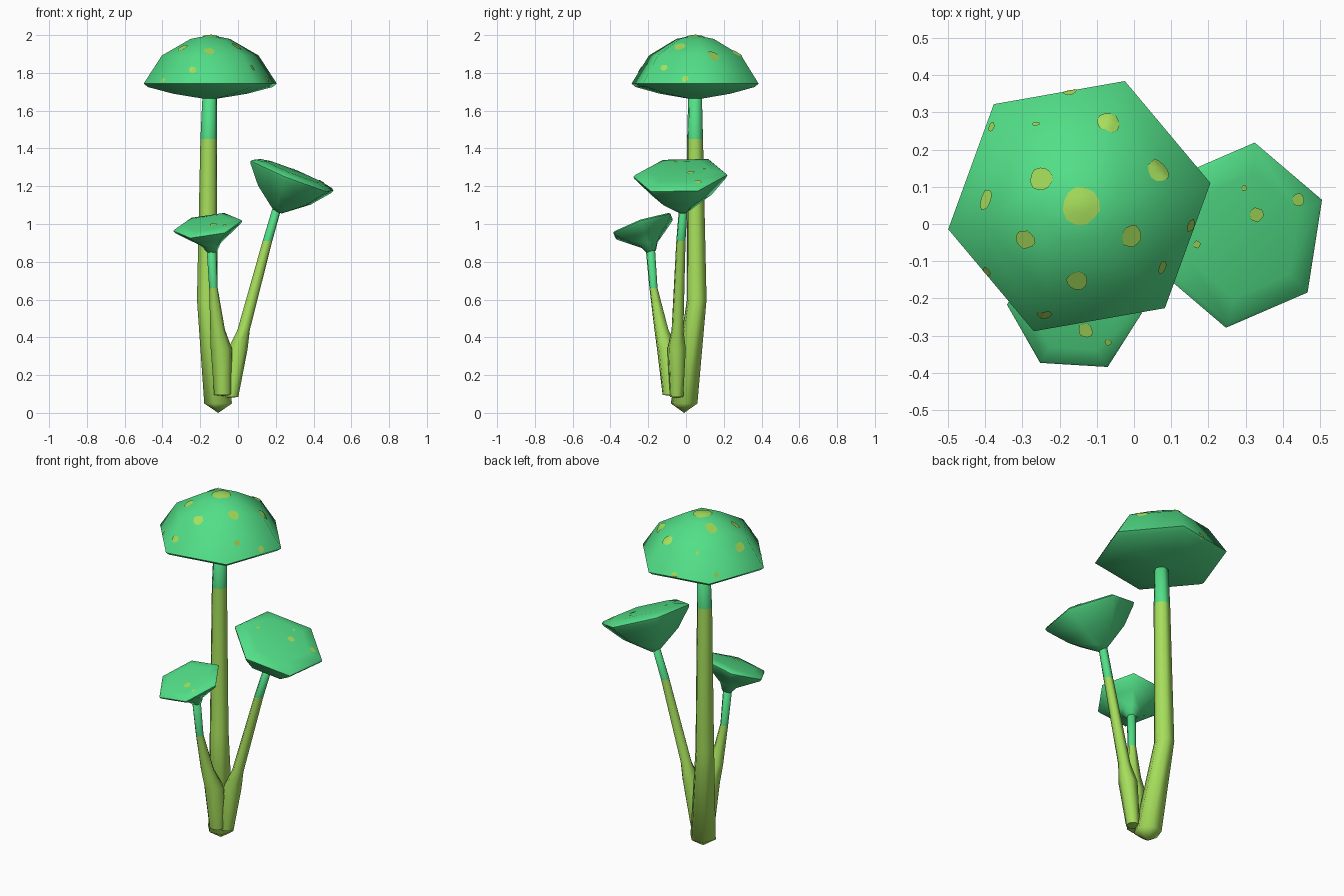
import bpy, bmesh, math, random
from mathutils import Vector, Matrix
from mathutils.bvhtree import BVHTree

if "Cube" in bpy.data.objects:
    bpy.data.objects.remove(bpy.data.objects["Cube"])

random.seed(4)
SIDES = 6


def material(name, rgb):
    m = bpy.data.materials.new(name)
    m.diffuse_color = (*rgb, 1)
    m.use_nodes = True
    m.node_tree.nodes["Principled BSDF"].inputs["Base Color"].default_value = m.diffuse_color
    return m


CAP = material("cap green", (0.085, 0.74, 0.245))
STEM = material("stem lime", (0.38, 0.73, 0.105))


def finish(name, bm, mats, angle=65):
    me = bpy.data.meshes.new(name)
    bm.to_mesh(me)
    for m in mats:
        me.materials.append(m)
    for p in me.polygons:
        p.use_smooth = True
    me.set_sharp_from_angle(angle=math.radians(angle))
    ob = bpy.data.objects.new(name, me)
    bpy.context.collection.objects.link(ob)
    return ob


def frame(center, normal, first):
    """Matrix with z along the normal and x towards the first corner."""
    z = Vector(normal).normalized()
    x = Vector(first)
    x = (x - z * x.dot(z)).normalized()
    y = z.cross(x)
    m = Matrix((x, y, z)).transposed().to_4x4()
    m.translation = Vector(center)
    return m


def loft(bm, rings):
    """Join (matrix, radius) rings; radius 0 makes a tip."""
    prev = None
    for mat, r in rings:
        if r == 0:
            cur = [bm.verts.new(mat.translation)]
        else:
            cur = [bm.verts.new(mat @ Vector((r * math.cos(t), r * math.sin(t), 0)))
                   for t in (math.tau * i / SIDES for i in range(SIDES))]
        if prev:
            for i in range(SIDES):
                j = (i + 1) % SIDES
                quad = [prev[i % len(prev)], prev[j % len(prev)],
                        cur[j % len(cur)], cur[i % len(cur)]]
                bm.faces.new(list(dict.fromkeys(quad)))
        prev = cur
    bmesh.ops.recalc_face_normals(bm, faces=bm.faces)


def stem(name, path, split):
    """Tapered stalk, green above the height of the split."""
    bm = bmesh.new()
    ident = [(Matrix.Translation((x, y, z)) @ Matrix.Rotation(math.radians(10), 4, 'Z'), r * 1.04)
             for x, y, z, r in path]
    loft(bm, ident)
    for f in bm.faces:
        f.material_index = int(f.calc_center_median().z > split)
    finish(name, bm, [STEM, CAP])


def cap(name, mat, profile, spots):
    """Six-sided cap from a (radius, height) profile, with thin spots laid on top."""
    bm = bmesh.new()
    loft(bm, [(mat @ Matrix.Translation((0, 0, h)), r) for r, h in profile])
    tree = BVHTree.FromBMesh(bm)
    finish(name, bm, [CAP])

    sb = bmesh.new()
    for x, y, r in spots:
        p, n, _, _ = tree.ray_cast(Vector((x, y, 3)), Vector((0, 0, -1)))
        if p is None:
            continue
        if r > 0.04:
            n = Vector((0, 0, 1))
        u = n.orthogonal().normalized()
        v = n.cross(u)
        count = 12
        wob = [random.uniform(0.9, 1.1) for _ in range(count)]

        def on_cap(q):
            hit = tree.ray_cast(q + n * 0.08, -n)[0]
            return sb.verts.new((hit or q) + n * 0.004)

        mid = on_cap(p)
        loops = [[on_cap(p + (u * math.cos(t) + v * math.sin(t)) * r * k * wob[i])
                  for i, t in enumerate(math.tau * a / count for a in range(count))]
                 for k in (0.55, 1)]
        for i in range(count):
            j = (i + 1) % count
            sb.faces.new((mid, loops[0][i], loops[0][j]))
            sb.faces.new((loops[0][i], loops[1][i], loops[1][j], loops[0][j]))
    finish(name + "_spots", sb, [STEM])


# Tall mushroom
stem("tall_stem", [(-.105, -.01, 0, 0), (-.105, -.01, .05, .072), (-.163, .057, .6, .053),
                   (-.155, .048, 1.45, .043), (-.15, .048, 1.68, .037), (-.15, .048, 1.7, 0)], 1.45)
cap("tall_cap", frame((-.147, .048, 1.743), (0, 0, 1), (.352, .062, 0)),
    [(0, .257), (.105, .237), (.26, .149), (.358, 0), (.335, -.018), (.2, -.053), (.04, -.079), (0, -.079)],
    [(-.142, .051, .052), (-.247, .121, .033), (-.07, .274, .030), (.067, .145, .033),
     (-.008, -.032, .031), (-.153, -.151, .029), (-.29, -.04, .027), (-.395, .065, .028),
     (-.172, .352, .018), (-.38, .26, .014), (-.263, .266, .011), (-.24, -.242, .019),
     (.073, -.115, .018), (.15, -.003, .018), (-.393, -.126, .014)])

# Middle mushroom leaning right, with an upturned funnel cap
stem("middle_stem", [(-.035, -.05, .08, 0), (-.035, -.05, .085, .036), (0, -.05, .34, .05),
                     (.03, -.045, .44, .032), (.156, -.027, .91, .025),
                     (.205, -.015, 1.08, .023), (.21, -.015, 1.1, 0)], .91)
cap("middle_cap", frame((.286, -.03, 1.255), (.395, -.08, 1), (.039, .25, .005)),
    [(0, .026), (.17, .024), (.24, .01), (.252, 0), (.246, -.014), (.16, -.11),
     (.055, -.185), (.026, -.205), (0, -.205)],
    [(.328, .025, .019), (.44, .065, .018), (.295, .097, .008), (.168, -.055, .01)])

# Small mushroom leaning forward
stem("small_stem", [(-.08, -.08, .09, 0), (-.08, -.08, .095, .045), (-.088, -.1, .34, .055),
                    (-.108, -.13, .44, .038), (-.13, -.172, .66, .022),
                    (-.14, -.188, .86, .025), (-.14, -.19, .88, 0)], .66)
cap("small_cap", frame((-.16, -.228, .99), (-.17, -.335, 1), (.18, -.012, .03)),
    [(0, .018), (.125, .016), (.175, .008), (.184, 0), (.178, -.012), (.12, -.055),
     (.052, -.105), (.028, -.145), (0, -.145)],
    [(-.13, -.285, .02), (-.07, -.317, .009)])
